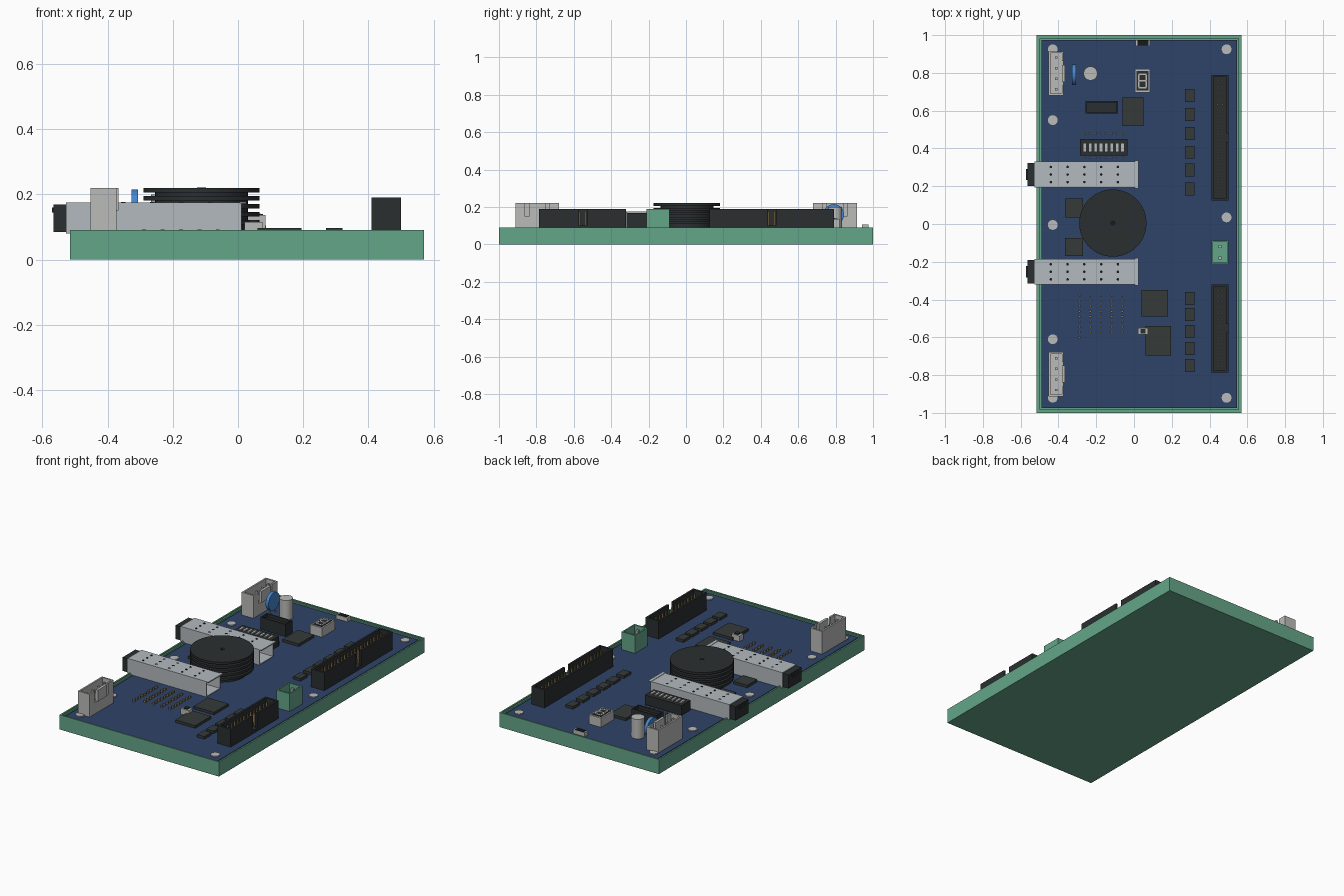
import bpy, bmesh, math
from mathutils import Matrix

if "Cube" in bpy.data.objects:
    bpy.data.objects.remove(bpy.data.objects["Cube"])

Z = 0.08  # board surface


def material(name, rgb):
    m = bpy.data.materials.new(name)
    m.diffuse_color = (*rgb, 1)
    m.use_nodes = True
    m.node_tree.nodes["Principled BSDF"].inputs["Base Color"].default_value = m.diffuse_color
    return m


GREEN = material("green", (0.13, 0.38, 0.25))
NAVY = material("navy", (0.027, 0.056, 0.14))
BLACK = material("black", (0.024, 0.028, 0.03))
CHIP = material("chip", (0.035, 0.042, 0.04))
HOLE = material("hole", (0.008, 0.009, 0.01))
STEEL = material("steel", (0.45, 0.49, 0.52))
WHITE = material("white", (0.5, 0.5, 0.49))
GOLD = material("gold", (0.32, 0.22, 0.09))
BLUE = material("blue", (0.06, 0.24, 0.62))


def box(bm, x0, x1, y0, y1, z0, z1):
    m = Matrix.Translation(((x0 + x1) / 2, (y0 + y1) / 2, (z0 + z1) / 2))
    m = m @ Matrix.Diagonal((x1 - x0, y1 - y0, z1 - z0, 1))
    return bmesh.ops.create_cube(bm, size=1, matrix=m)["verts"]


def cyl(bm, x, y, z0, z1, r, n=24):
    bmesh.ops.create_cone(bm, cap_ends=True, segments=n, radius1=r, radius2=r, depth=z1 - z0,
                          matrix=Matrix.Translation((x, y, (z0 + z1) / 2)))


def prism(bm, pts, z0, z1):
    f = bm.faces.new([bm.verts.new((x, y, z0)) for x, y in pts])
    r = bmesh.ops.extrude_face_region(bm, geom=[f])
    for g in r["geom"]:
        if isinstance(g, bmesh.types.BMVert):
            g.co.z = z1


def recess(bm, verts, wall, depth):
    """Sink the top face of a box, leaving a rim."""
    top = max({f for v in verts for f in v.link_faces}, key=lambda f: f.calc_center_median().z)
    bmesh.ops.inset_region(bm, faces=[top], thickness=wall)
    new = bmesh.ops.extrude_discrete_faces(bm, faces=[top])["faces"][0]
    bmesh.ops.translate(bm, verts=new.verts, vec=(0, 0, -depth))
    return new


def shell(bm, x0, x1, y0, y1, z0, z1, t, gap):
    """Wall ring with a full-height slot in its +x side."""
    c = (y0 + y1) / 2
    a, b = c - gap / 2, c + gap / 2
    prism(bm, [(x1, b), (x1, y1), (x0, y1), (x0, y0), (x1, y0), (x1, a), (x1 - t, a),
               (x1 - t, y0 + t), (x0 + t, y0 + t), (x0 + t, y1 - t), (x1 - t, y1 - t), (x1 - t, b)], z0, z1)


def finish(name, bm, mat, smooth=False):
    bmesh.ops.recalc_face_normals(bm, faces=bm.faces)
    me = bpy.data.meshes.new(name)
    bm.to_mesh(me)
    bm.free()
    me.materials.append(mat)
    ob = bpy.data.objects.new(name, me)
    bpy.context.collection.objects.link(ob)
    if smooth:
        bpy.context.view_layer.objects.active = ob
        ob.select_set(True)
        bpy.ops.object.shade_smooth_by_angle()
        ob.select_set(False)
    return ob


def boxes(name, mat, dims):
    bm = bmesh.new()
    for d in dims:
        box(bm, *d)
    finish(name, bm, mat)


# tray with a stepped rim
bm = bmesh.new()
v = box(bm, -0.515, 0.57, -1, 1, 0, 0.09)
step = recess(bm, v, 0.013, 0.006)
bmesh.ops.inset_region(bm, faces=[step], thickness=0.012)
low = bmesh.ops.extrude_discrete_faces(bm, faces=[step])["faces"][0]
bmesh.ops.translate(bm, verts=low.verts, vec=(0, 0, -0.024))
finish("tray", bm, GREEN)
boxes("circuit_board", NAVY, [(-0.49, 0.545, -0.975, 0.975, 0.06, Z)])

# mounting screws
bm = bmesh.new()
for x, y in [(-0.43, 0.925), (0.49, 0.925), (-0.43, 0.55), (-0.43, -0.005),
             (0.49, 0.035), (-0.43, -0.61), (-0.43, -0.92), (0.49, -0.92)]:
    cyl(bm, x, y, Z, 0.086, 0.026)
finish("mounting_screws", bm, WHITE, True)

# flat chips
chips = [(-0.06, 0.05, 0.52, 0.67), (-0.365, -0.27, 0.035, 0.135), (-0.365, -0.27, -0.17, -0.075),
         (0.04, 0.18, -0.49, -0.35), (0.06, 0.195, -0.695, -0.54)]
chips += [(0.27, 0.32, y - 0.034, y + 0.034) for y in
          (0.68, 0.58, 0.48, 0.38, 0.285, 0.185, -0.395, -0.48, -0.57, -0.66, -0.75)]
boxes("chips", CHIP, [(*c, Z, 0.096) for c in chips])

# long pin headers on the right edge
for name, y0, y1, n in [("upper_header", 0.125, 0.79, 20), ("lower_header", -0.785, -0.32, 14)]:
    bm = bmesh.new()
    shell(bm, 0.41, 0.5, y0, y1, 0.1, 0.19, 0.012, 0.045)
    box(bm, 0.41, 0.5, y0, y1, Z, 0.1)
    finish(name, bm, BLACK)
    pitch = (y1 - y0 - 0.06) / (n - 1)
    boxes(name + "_pins", GOLD, [(x - 0.004, x + 0.004, y0 + 0.026 + i * pitch, y0 + 0.034 + i * pitch, 0.1, 0.175)
                                 for x in (0.44, 0.47) for i in range(n)])

# green two-way terminal
bm = bmesh.new()
recess(bm, box(bm, 0.41, 0.5, -0.212, -0.088, Z, 0.19), 0.012, 0.07)
finish("power_terminal", bm, GREEN)
boxes("power_terminal_pins", STEEL, [(0.447, 0.463, y - 0.008, y + 0.008, 0.12, 0.175) for y in (-0.12, -0.18)])

# white four-way connectors on the left edge
for name, c in [("rear_connector", 0.797), ("front_connector", -0.795)]:
    bm = bmesh.new()
    shell(bm, -0.452, -0.372, c - 0.117, c + 0.117, 0.15, 0.22, 0.01, 0.13)
    box(bm, -0.452, -0.372, c - 0.117, c + 0.117, Z, 0.15)
    box(bm, -0.382, -0.366, c - 0.045, c + 0.045, 0.15, 0.22)
    finish(name, bm, WHITE)
    boxes(name + "_pins", STEEL, [(-0.418, -0.406, c + d - 0.006, c + d + 0.006, 0.15, 0.205)
                                  for d in (-0.084, -0.028, 0.028, 0.084)])

# blue disc capacitor standing on two legs
bm = bmesh.new()
bmesh.ops.create_cone(bm, cap_ends=True, segments=32, radius1=0.055, radius2=0.055, depth=0.02,
                      matrix=Matrix.Translation((-0.317, 0.79, 0.16)) @ Matrix.Rotation(math.pi / 2, 4, 'Y'))
finish("disc_capacitor", bm, BLUE, True)
boxes("disc_capacitor_legs", STEEL, [(-0.32, -0.314, y - 0.003, y + 0.003, Z, 0.125) for y in (0.765, 0.815)])

# can capacitor
bm = bmesh.new()
cyl(bm, -0.23, 0.797, Z, 0.2, 0.037, 32)
finish("can_capacitor", bm, WHITE, True)

# seven-segment display
boxes("display_body", WHITE, [(0.005, 0.085, 0.695, 0.82, Z, 0.137)])
boxes("display_face", BLACK, [(0.014, 0.076, 0.706, 0.809, 0.137, 0.139)])
segs = [(0.025, 0.065, y - 0.004, y + 0.004) for y in (0.722, 0.7575, 0.793)]
segs += [(x - 0.004, x + 0.004, y - 0.014, y + 0.014) for x in (0.025, 0.065) for y in (0.74, 0.775)]
boxes("display_segments", WHITE, [(*s, 0.138, 0.1405) for s in segs])

# edge socket and push button
boxes("edge_socket", WHITE, [(0.008, 0.086, 0.942, 0.975, Z, 0.105)])
boxes("edge_socket_cap", HOLE, [(0.018, 0.076, 0.945, 0.973, 0.105, 0.107)])
boxes("push_button", WHITE, [(0.02, 0.075, -0.586, -0.55, Z, 0.115)])
boxes("push_button_cap", BLACK, [(0.034, 0.061, -0.58, -0.556, 0.115, 0.122)])

# raised socket
bm = bmesh.new()
recess(bm, box(bm, -0.257, -0.085, 0.585, 0.65, Z, 0.155), 0.01, 0.02)
finish("raised_socket", bm, BLACK)

# switch bank with sliders and solder pins
xs = [-0.26 + i * 0.0285 for i in range(8)]
boxes("switch_bank", BLACK, [(-0.285, -0.035, 0.363, 0.45, 0.09, 0.15)])
boxes("switch_sliders", WHITE, [(x - 0.007, x + 0.007, 0.385, 0.427, 0.15, 0.157) for x in xs])
boxes("switch_pins", GOLD, [(x - 0.004, x + 0.004, y - 0.006, y + 0.006, Z, 0.1) for x in xs for y in (0.48, 0.352)])

# block of test pins
pins = [(-0.288 + i * 0.0565, -0.38 - j * 0.0275) for i in range(5) for j in range(8)] + [(-0.288, -0.6)]
boxes("test_pins", GOLD, [(x - 0.006, x + 0.006, y - 0.005, y + 0.005, Z, 0.092) for x, y in pins])

# transceiver cages: hollow, open at the inner end, with vent holes and a plug
for name, c in [("rear_cage", 0.262), ("front_cage", -0.253)]:
    a, b, t = c - 0.068, c + 0.068, 0.005
    boxes(name, STEEL, [(-0.527, 0.01, a, a + t, Z, 0.17), (-0.527, 0.01, b - t, b, Z, 0.17),
                        (-0.527, 0.025, a, b, 0.17, 0.175), (-0.527, 0.01, a + t, b - t, Z, Z + 0.004),
                        (0.005, 0.025, a - 0.005, b + 0.005, 0.172, 0.177)])
    bm = bmesh.new()
    for x in (-0.44, -0.352, -0.263, -0.174, -0.085):
        for d in (-0.04, 0, 0.04):
            cyl(bm, x, c + d, 0.174, 0.1765, 0.007, 10)
    finish(name + "_vents", bm, HOLE)
    boxes(name + "_plug", BLACK, [(-0.565, -0.5, a + 0.006, b - 0.006, Z + 0.005, 0.169),
                                  (-0.571, -0.565, c - 0.03, c + 0.03, 0.145, 0.16)])

# round heat sink with stacked fins
bm = bmesh.new()
cyl(bm, -0.112, 0.005, Z, 0.21, 0.142, 64)
for i in range(5):
    top = 0.22 - i * 0.0245
    cyl(bm, -0.112, 0.005, top - 0.014, top, 0.178, 64)
finish("heat_sink", bm, BLACK, True)
bm = bmesh.new()
cyl(bm, -0.112, 0.005, 0.219, 0.221, 0.014, 16)
finish("heat_sink_bore", bm, HOLE)
